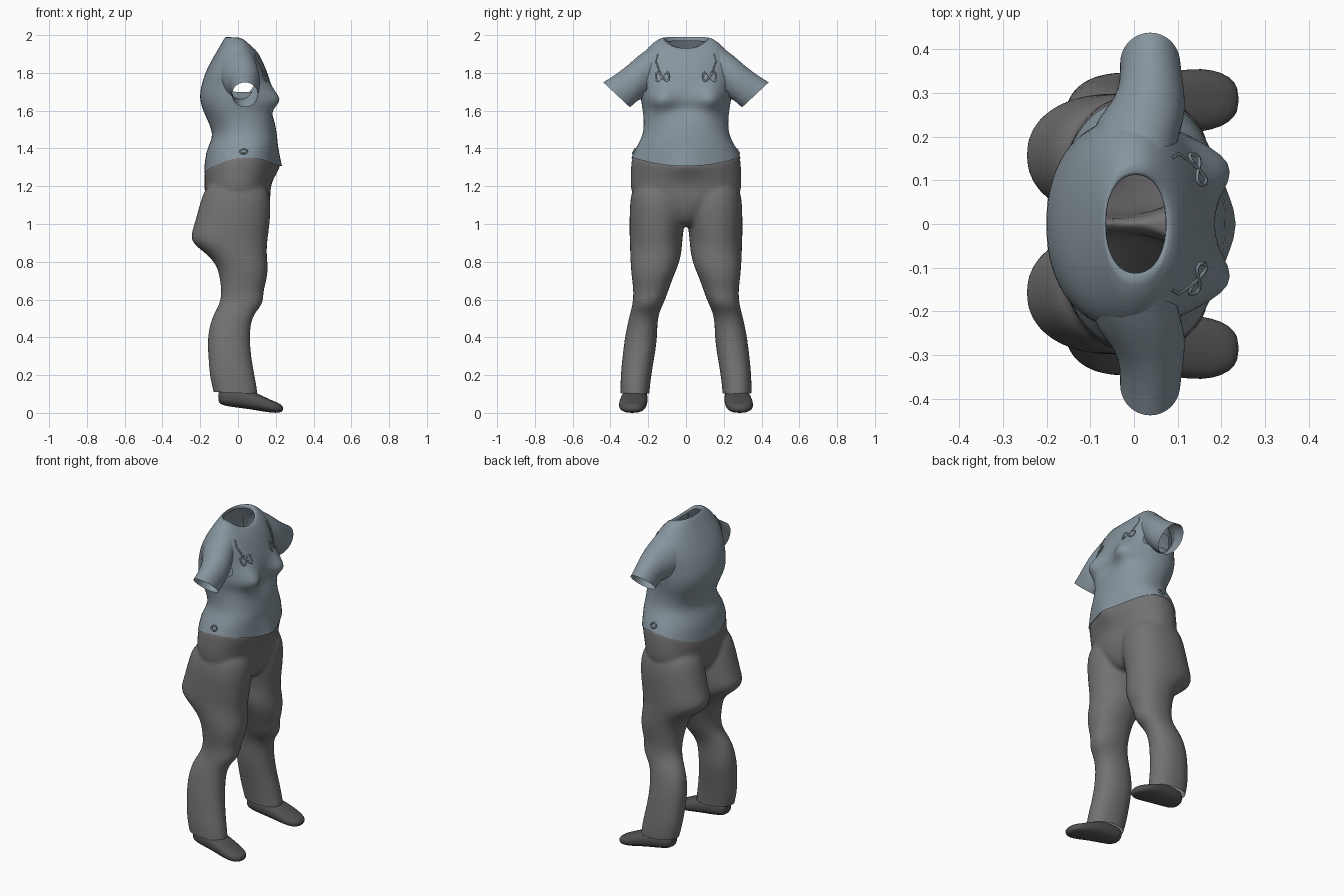
import bpy, bmesh, math
from mathutils import Vector

if "Cube" in bpy.data.objects:
    bpy.data.objects.remove(bpy.data.objects["Cube"], do_unlink=True)


def material(name, rgb):
    m = bpy.data.materials.new(name)
    m.use_nodes = True
    m.diffuse_color = (*rgb, 1)
    bsdf = m.node_tree.nodes["Principled BSDF"]
    bsdf.inputs["Base Color"].default_value = (*rgb, 1)
    bsdf.inputs["Roughness"].default_value = 0.9
    return m


SHIRT = material("blue grey cloth", (0.24, 0.30, 0.34))
TROUSERS = material("warm grey cloth", (0.175, 0.165, 0.172))
SHOES = material("dark grey leather", (0.085, 0.08, 0.083))
SEGMENTS = 32


def ring(centre, a, b, power=2.0):
    """Rounded cross-section spanned by the half-axes a and b."""
    def rounded(v):
        return math.copysign(abs(v) ** (2 / power), v)
    angles = [2 * math.pi * i / SEGMENTS for i in range(SEGMENTS)]
    return [centre + a * rounded(math.cos(t)) + b * rounded(math.sin(t)) for t in angles]


def flat_ring(z, x0, x1, y0, y1, power=2.2):
    return ring(Vector(((x0 + x1) / 2, (y0 + y1) / 2, z)),
                Vector(((x1 - x0) / 2, 0, 0)), Vector((0, (y1 - y0) / 2, 0)), power)


def loft(name, shells, mat, capped=True, hole=None):
    """Skin one or more stacks of rings into a single smooth object."""
    bm = bmesh.new()
    for rings in shells:
        rows = [[bm.verts.new(p) for p in r] for r in rings]
        for lower, upper in zip(rows, rows[1:]):
            for i in range(SEGMENTS):
                j = (i + 1) % SEGMENTS
                bm.faces.new((lower[i], lower[j], upper[j], upper[i]))
        if capped:
            bm.faces.new(rows[0])
            bm.faces.new(rows[-1])
    bmesh.ops.recalc_face_normals(bm, faces=bm.faces)
    if hole:
        cut = [f for f in bm.faces if hole(f.calc_center_median())]
        bmesh.ops.delete(bm, geom=cut, context='FACES')
    mesh = bpy.data.meshes.new(name)
    bm.to_mesh(mesh)
    bm.free()
    mesh.materials.append(mat)
    mesh.polygons.foreach_set("use_smooth", [True] * len(mesh.polygons))
    obj = bpy.data.objects.new(name, mesh)
    bpy.context.collection.objects.link(obj)
    sub = obj.modifiers.new("smooth", 'SUBSURF')
    sub.levels = sub.render_levels = 1
    return obj


def bump(p, y, z, size, height):
    """Push a front point outwards around (y, z)."""
    if p.x > 0.05:
        d2 = (abs(p.y) - y) ** 2 + (p.z - z) ** 2
        p.x += height * math.exp(-d2 / size ** 2)


def hem_ring(lift=0.0, inset=0.0):
    r = flat_ring(0, -0.18 + inset, 0.207 - inset, -0.29 + inset, 0.29 - inset)
    for p in r:
        p.z = 1.35 + 0.139 * p.x - 1.7 * p.x * p.x
        bump(p, 0, 1.29, 0.07, 0.035)
        p.z += lift
    return r


def mirrored(r, side):
    return [Vector((p.x, side * p.y, p.z)) for p in r]


# Shirt body: height, back, front, half width, tilt, drop at the front of the neck
shirt_rows = [
    (1.40, -0.175, 0.21, 0.268, 0.1, 0), (1.45, -0.135, 0.21, 0.238, 0, 0),
    (1.50, -0.14, 0.203, 0.224, 0, 0), (1.56, -0.167, 0.19, 0.225, 0, 0),
    (1.60, -0.185, 0.168, 0.23, 0, 0), (1.63, -0.195, 0.172, 0.235, 0, 0),
    (1.66, -0.202, 0.182, 0.24, 0, 0), (1.70, -0.202, 0.18, 0.242, 0, 0),
    (1.75, -0.19, 0.172, 0.245, 0, 0), (1.79, -0.178, 0.16, 0.25, 0, 0),
    (1.85, -0.15, 0.137, 0.25, 0, 0), (1.91, -0.115, 0.112, 0.225, 0, 1),
    (1.965, -0.08, 0.09, 0.172, -0.05, 4), (1.998, -0.062, 0.07, 0.11, -0.05, 12),
    (1.965, -0.066, 0.074, 0.113, -0.05, 10)]
shirt_rings = [hem_ring()]
for z, back, front, half, tilt, drop in shirt_rows:
    section = flat_ring(z, back, front, -half, half)
    for p in section:
        p.z += tilt * p.x - drop * max(p.x, 0) ** 2
        bump(p, 0.135, 1.655, 0.065, 0.078)
    shirt_rings.append(section)


def armhole(c):
    return abs(c.y) > 0.19 and math.hypot(c.x - 0.03, c.z - 1.75) < 0.07


shirt = loft("shirt_body", [shirt_rings], SHIRT, capped=False, hole=armhole)

# Trouser seat: height, back, front, half width
seat_rings = [hem_ring(0.03, 0.012), hem_ring()]
for z, back, front, half in [(1.22, -0.177, 0.172, 0.297), (1.15, -0.178, 0.174, 0.29),
                             (1.09, -0.165, 0.165, 0.2), (1.03, -0.11, 0.14, 0.1),
                             (0.985, -0.04, 0.1, 0.045)]:
    seat_rings.append(flat_ring(z, back, front, -half, half))

# Leg sections: height, back, front, inner, outer
leg_rows = [
    (1.24, -0.155, 0.14, 0.03, 0.27), (1.13, -0.197, 0.178, 0.0, 0.299),
    (1.0, -0.23, 0.168, 0.008, 0.299), (0.94, -0.252, 0.16, 0.016, 0.299),
    (0.895, -0.242, 0.154, 0.02, 0.298), (0.835, -0.155, 0.152, 0.025, 0.295),
    (0.77, -0.107, 0.16, 0.045, 0.293), (0.7, -0.095, 0.152, 0.075, 0.285),
    (0.64, -0.087, 0.132, 0.095, 0.278), (0.58, -0.096, 0.137, 0.118, 0.282),
    (0.53, -0.125, 0.088, 0.143, 0.295), (0.47, -0.15, 0.066, 0.152, 0.31),
    (0.38, -0.163, 0.062, 0.153, 0.327), (0.28, -0.156, 0.072, 0.17, 0.338),
    (0.19, -0.15, 0.09, 0.185, 0.347), (0.1, -0.127, 0.105, 0.195, 0.347),
    (0.05, -0.115, 0.11, 0.195, 0.347)]
legs = [[mirrored(flat_ring(*row), side) for row in leg_rows] for side in (1, -1)]

# Seat and legs fused into one garment, open at the waist and the ankles
trousers = loft("trousers", [seat_rings] + legs, TROUSERS)
trousers.modifiers["smooth"].levels = 2
remesh = trousers.modifiers.new("fuse", 'REMESH')
remesh.mode = 'VOXEL'
remesh.voxel_size = 0.012
remesh.use_smooth_shade = True
soften = trousers.modifiers.new("soften", 'SMOOTH')
soften.iterations = 3
bpy.context.view_layer.update()
graph = bpy.context.evaluated_depsgraph_get()
fused = bmesh.new()
fused.from_object(trousers, graph)
waist_lid = [f for f in fused.faces if f.normal.z > 0.75 and f.calc_center_median().z > 1.27]
bmesh.ops.delete(fused, geom=waist_lid, context='FACES')
bmesh.ops.bisect_plane(fused, geom=fused.verts[:] + fused.edges[:] + fused.faces[:],
                       plane_co=(0, 0, 0.105), plane_no=(0.05, 0, 1), clear_inner=True)
trousers.modifiers.clear()
fused.to_mesh(trousers.data)
fused.free()

# Shoe sections from heel to toe: x, bottom, top, inner, outer
shoe_rows = [
    (-0.105, 0.06, 0.11, 0.235, 0.29), (-0.09, 0.04, 0.13, 0.21, 0.32),
    (-0.02, 0.03, 0.135, 0.203, 0.335), (0.06, 0.02, 0.122, 0.202, 0.345),
    (0.13, 0.008, 0.09, 0.208, 0.356), (0.18, 0.0, 0.066, 0.215, 0.354),
    (0.22, 0.0, 0.05, 0.232, 0.338), (0.24, 0.01, 0.035, 0.26, 0.31)]

# Sleeve sections: top y, z, bottom y, z, back, front
sleeve_rows = [
    (0.17, 1.95, 0.21, 1.67, -0.1, 0.1), (0.25, 1.895, 0.235, 1.66, -0.085, 0.115),
    (0.305, 1.842, 0.256, 1.655, -0.045, 0.118), (0.37, 1.793, 0.278, 1.632, -0.032, 0.112),
    (0.438, 1.75, 0.297, 1.618, -0.032, 0.106)]


def tube(name, points, radius, mat, cyclic=False):
    curve = bpy.data.curves.new(name, 'CURVE')
    curve.dimensions = '3D'
    curve.bevel_depth = radius
    curve.bevel_resolution = 1
    spline = curve.splines.new('POLY')
    spline.points.add(len(points) - 1)
    for target, p in zip(spline.points, points):
        target.co = (*p, 1)
    spline.use_cyclic_u = cyclic
    curve.materials.append(mat)
    obj = bpy.data.objects.new(name, curve)
    bpy.context.collection.objects.link(obj)


shirt_surface = shirt.evaluated_get(graph)


def on_chest(y, z):
    return shirt_surface.ray_cast(Vector((1, y, z)), Vector((-1, 0, 0)))[1].copy()


chest = {}
for side in (1, -1):
    cord = [(0.15, 1.9), (0.16, 1.86), (0.145, 1.82), (0.125, 1.78)]
    bow = [(0.125 + 0.035 * math.sin(t), 1.78 + 0.025 * math.sin(2 * t))
           for t in [math.pi * i / 8 for i in range(16)]]
    chest[side] = [[on_chest(side * y, z) for y, z in line] for line in (cord, bow)]

for side, label in ((1, "left"), (-1, "right")):
    shoe = []
    for x, bottom, top, inner, outer in shoe_rows:
        shoe.append(mirrored(ring(Vector((x, (inner + outer) / 2, (bottom + top) / 2)),
                                  Vector((0, (outer - inner) / 2, 0)),
                                  Vector((0, 0, (top - bottom) / 2)), 2.4), side))
    loft(label + "_shoe", [shoe], SHOES)

    sleeve = []
    for ty, tz, by, bz, back, front in sleeve_rows:
        top, bottom = Vector((0, ty, tz)), Vector((0, by, bz))
        middle = (top + bottom) / 2 + Vector(((back + front) / 2, 0, 0))
        sleeve.append(mirrored(ring(middle, Vector(((front - back) / 2, 0, 0)),
                                    (top - bottom) / 2), side))
    loft(label + "_sleeve", [sleeve], SHIRT, capped=False)

    # Chest cord ending in a small bow
    tube(label + "_cord", chest[side][0], 0.004, SHIRT)
    tube(label + "_bow", chest[side][1], 0.005, SHIRT, cyclic=True)

    # Round eyelet at the hip
    eyelet = [Vector((0.03 + 0.018 * math.cos(t), side * (0.276 - 0.006 * math.sin(t)),
                      1.385 + 0.013 * math.sin(t)))
              for t in [math.pi * i / 6 for i in range(12)]]
    tube(label + "_hip_eyelet", eyelet, 0.005, SHIRT, cyclic=True)
